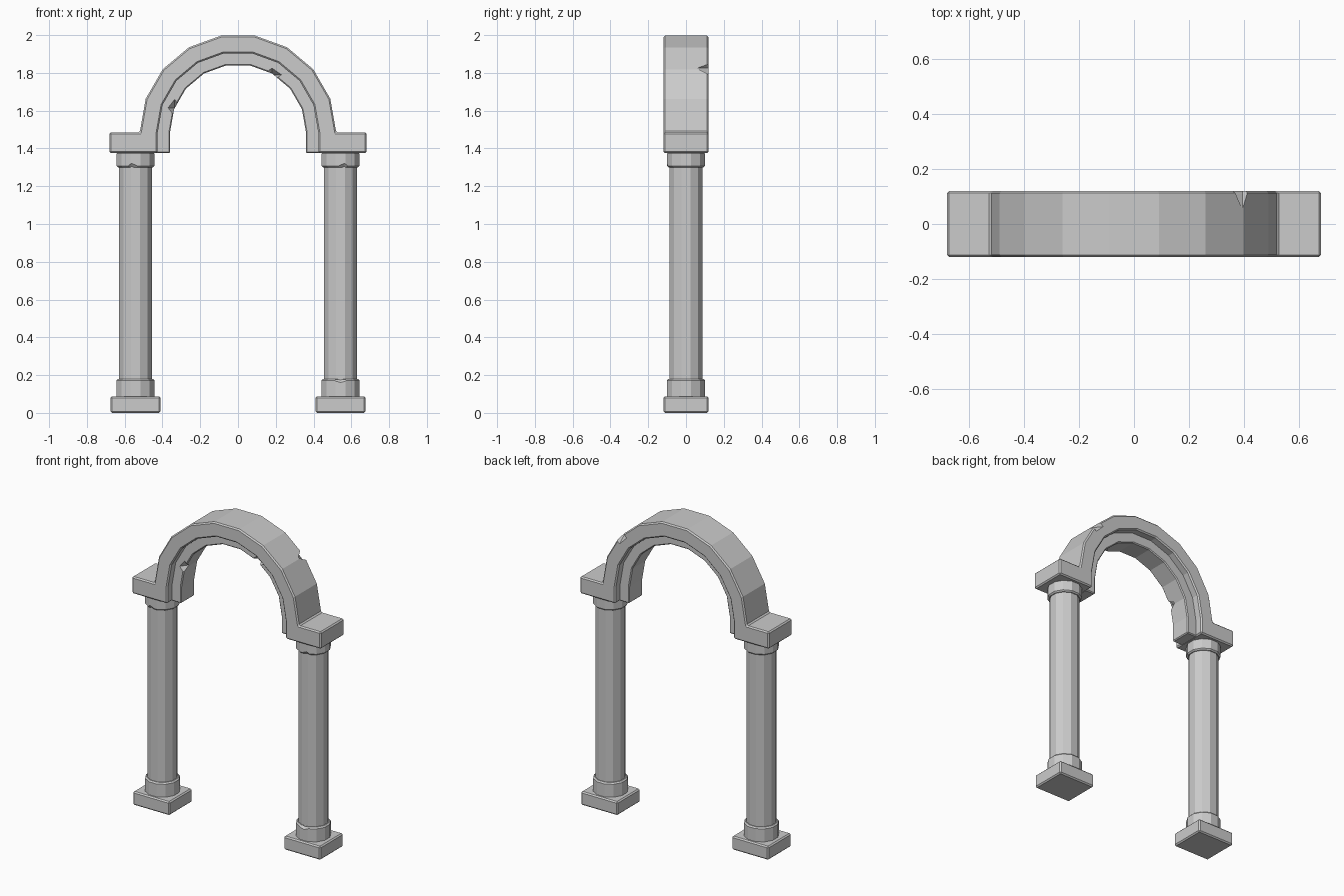
import bpy, bmesh
from math import sin, cos, pi
from mathutils import Matrix

if "Cube" in bpy.data.objects:
    bpy.data.objects.remove(bpy.data.objects["Cube"])

stone = bpy.data.materials.new("grey stone")
stone.use_nodes = True
GREY = (0.6, 0.6, 0.6, 1)
stone.diffuse_color = GREY
stone.node_tree.nodes["Principled BSDF"].inputs["Base Color"].default_value = GREY

SPRING = 1.485   # height where the arch starts to curve
FOOT = 1.375     # underside of the arch


def finish(name, bm, bevel=0.0):
    bmesh.ops.recalc_face_normals(bm, faces=bm.faces)
    mesh = bpy.data.meshes.new(name)
    bm.to_mesh(mesh)
    bm.free()
    mesh.materials.append(stone)
    obj = bpy.data.objects.new(name, mesh)
    bpy.context.collection.objects.link(obj)
    if bevel:
        mod = obj.modifiers.new("worn edges", 'BEVEL')
        mod.width, mod.segments = bevel, 1
        mod.limit_method, mod.angle_limit = 'ANGLE', pi / 4
    return obj


def chip(obj, centre, size):
    """Knock a faceted chip out of a part."""
    bm = bmesh.new()
    bmesh.ops.create_uvsphere(bm, u_segments=4, v_segments=2, radius=1,
                              matrix=Matrix.Translation(centre) @ Matrix.Diagonal((*size, 1)))
    cutter = finish("chip_cutter", bm)
    cutter.hide_render = True
    mod = obj.modifiers.new("chip", 'BOOLEAN')
    mod.operation, mod.solver, mod.object = 'DIFFERENCE', 'EXACT', cutter
    bpy.context.view_layer.objects.active = obj
    for m in list(obj.modifiers):
        bpy.ops.object.modifier_apply(modifier=m.name)
    bpy.data.objects.remove(cutter)


def arc(radius):
    return [(radius * cos(i * pi / 9), SPRING + radius * sin(i * pi / 9)) for i in range(10)]


def extrude_profile(name, points, half_depth, bevel):
    bm = bmesh.new()
    face = bm.faces.new([bm.verts.new((x, -half_depth, z)) for x, z in points])
    result = bmesh.ops.extrude_face_region(bm, geom=[face])
    moved = [v for v in result["geom"] if isinstance(v, bmesh.types.BMVert)]
    bmesh.ops.translate(bm, verts=moved, vec=(0, 2 * half_depth, 0))
    return finish(name, bm, bevel)


def lathe(name, x, profile, bevel, sides=12):
    """Faceted turned part from (radius, height) pairs."""
    bm = bmesh.new()
    rings = [[bm.verts.new((x + r * cos((i + 0.5) * 2 * pi / sides),
                            r * sin((i + 0.5) * 2 * pi / sides), z))
              for i in range(sides)] for r, z in profile]
    for low, high in zip(rings, rings[1:]):
        for i in range(sides):
            j = (i + 1) % sides
            bm.faces.new((low[i], low[j], high[j], high[i]))
    bm.faces.new(rings[0])
    bm.faces.new(rings[-1])
    return finish(name, bm, bevel)


def box(name, x, size, z):
    bm = bmesh.new()
    bmesh.ops.create_cube(bm, size=1, matrix=Matrix.Translation((x, 0, z)) @ Matrix.Diagonal((*size, 1)))
    return finish(name, bm, 0.008)


# Outer arch with square shoulders
outer = [(0.68, FOOT), (0.68, SPRING)] + arc(0.52) + [(-0.68, SPRING), (-0.68, FOOT)]
inner = [(-0.425, FOOT)] + arc(0.425)[::-1] + [(0.425, FOOT)]
arch = extrude_profile("arch", outer + inner, 0.12, 0.008)
chip(arch, (0.395, 0.13, 1.825), (0.06, 0.075, 0.06))

# Recessed inner arch
lining = [(0.435, FOOT)] + arc(0.435) + [(-0.435, FOOT), (-0.36, FOOT)] + arc(0.36)[::-1] + [(0.36, FOOT)]
inner_arch = extrude_profile("inner_arch", lining, 0.07, 0.006)
chip(inner_arch, (-0.335, -0.07, 1.615), (0.035, 0.05, 0.045))
chip(inner_arch, (0.18, -0.07, 1.79), (0.05, 0.05, 0.035))

# Columns
for side, name in ((1, "left"), (-1, "right")):
    x = side * 0.543
    box(name + "_plinth", x, (0.264, 0.236, 0.088), 0.044)
    base = lathe(name + "_base_collar", x, [(0.104, 0.08), (0.104, 0.18)], 0.008)
    lathe(name + "_shaft", x, [(0.09, 0.17), (0.09, 1.31)], 0)
    capital = lathe(name + "_capital", x, [(0.104, 1.3), (0.104, 1.38)], 0.008)
    chip(capital, (x + side * 0.02, -0.108, 1.3), (0.07, 0.025, 0.03))
    if side > 0:
        chip(base, (x, -0.108, 0.178), (0.085, 0.025, 0.025))
